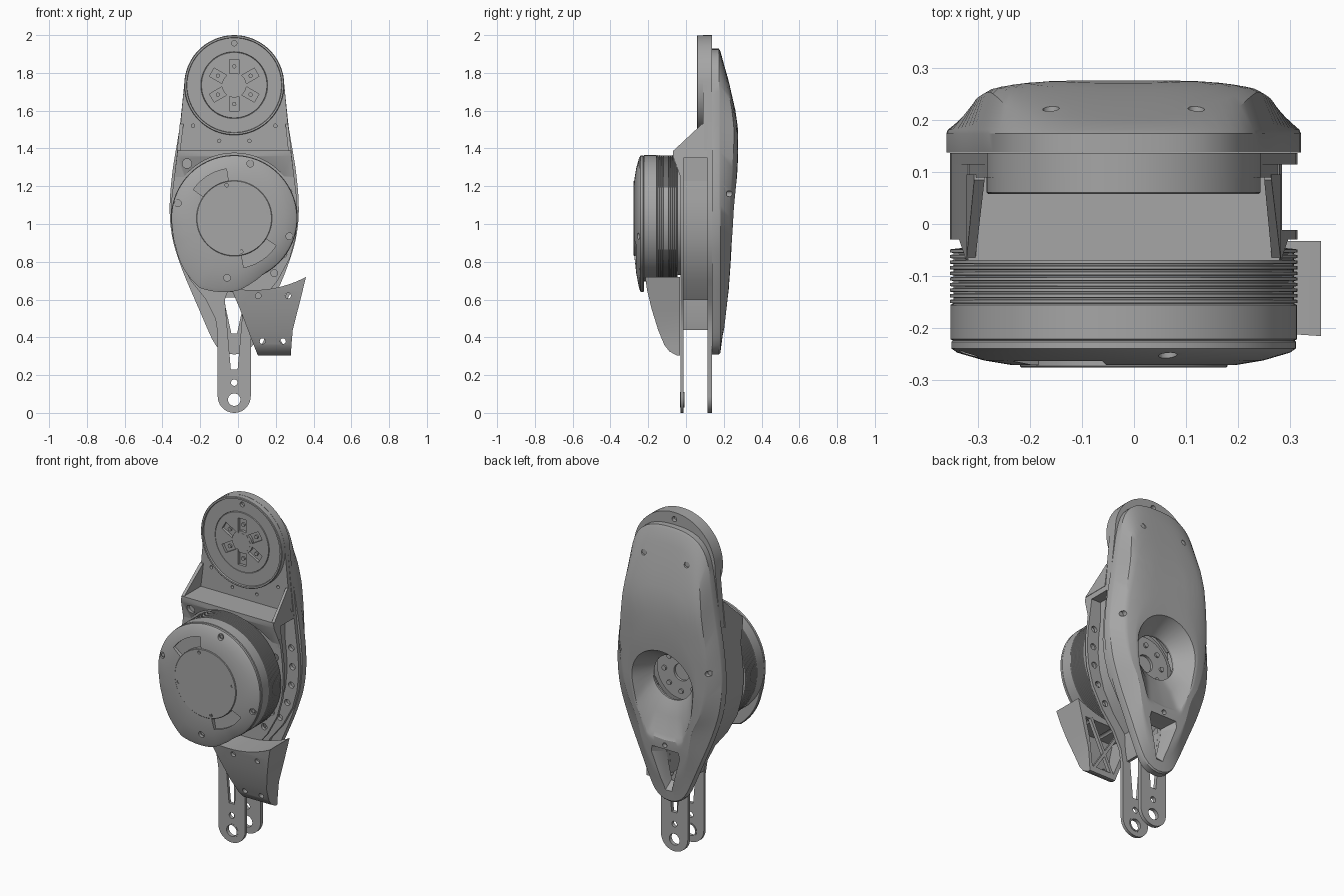
import bpy, bmesh, math
from math import sin, cos, pi, radians, hypot

if "Cube" in bpy.data.objects:
    bpy.data.objects.remove(bpy.data.objects["Cube"])

CX, HUB_Z, MOTOR_Z = -0.02, 1.735, 1.03
N = 96
gray = bpy.data.materials.new("machined gray")
gray.use_nodes = True
gray.diffuse_color = (0.38, 0.38, 0.38, 1)
gray.node_tree.nodes["Principled BSDF"].inputs["Base Color"].default_value = (0.38, 0.38, 0.38, 1)


def rings(name, loops, wrap=False):
    """Skin a stack of equal-length point loops; cap the ends or wrap round."""
    bm = bmesh.new()
    vs = [[bm.verts.new(p) for p in loop] for loop in loops]
    n = len(loops[0])
    pairs = list(zip(vs, vs[1:])) + ([(vs[-1], vs[0])] if wrap else [])
    for a, b in pairs:
        for i in range(n):
            j = (i + 1) % n
            bm.faces.new((a[i], a[j], b[j], b[i]))
    if not wrap:
        bm.faces.new(vs[0])
        bm.faces.new(vs[-1])
    bmesh.ops.recalc_face_normals(bm, faces=bm.faces)
    me = bpy.data.meshes.new(name)
    bm.to_mesh(me)
    bm.free()
    me.materials.append(gray)
    ob = bpy.data.objects.new(name, me)
    bpy.context.collection.objects.link(ob)
    return ob


def prism(name, pts, y0, y1):
    return rings(name, [[(x, y, z) for x, z in pts] for y in (y0, y1)])


def circle(x, z, r, n=48):
    return [(x + r * cos(2 * pi * i / n), z + r * sin(2 * pi * i / n)) for i in range(n)]


def disc(name, x, z, r, y0, y1, n=48):
    return prism(name, circle(x, z, r, n), y0, y1)


def lathe(name, z, profile):
    return rings(name, [[(x, y, zz) for x, zz in circle(CX, z, r, N)] for r, y in profile])


def loft(name, rows):
    """Stack of rectangles: z, left x, right x, front y, back y."""
    return rings(name, [[(a, f, z), (b, f, z), (b, k, z), (a, k, z)] for z, a, b, f, k in rows])


def cut(ob, *cutters):
    for c in cutters:
        m = ob.modifiers.new("cut", "BOOLEAN")
        m.operation, m.object, m.solver = "DIFFERENCE", c, "EXACT"
        bpy.context.view_layer.objects.active = ob
        bpy.ops.object.modifier_apply(modifier=m.name)
        bpy.data.objects.remove(c)


def polar(z, r, deg):
    return CX + r * cos(radians(deg)), z + r * sin(radians(deg))


def lerp(table, t):
    for (a, u), (b, v) in zip(table, table[1:]):
        if t <= b:
            return u + (v - u) * max(0, t - a) / (b - a)
    return table[-1][1]


def mirrored(half):
    """Close a half outline (half-width, z) about the centre line."""
    return [(CX + w, z) for w, z in half] + [(CX - w, z) for w, z in reversed(half) if w > 1e-4]


def resample(pts, n, smooth=2):
    pts = pts + pts[:1]
    d = [0]
    for p, q in zip(pts, pts[1:]):
        d.append(d[-1] + hypot(q[0] - p[0], q[1] - p[1]))
    xs, zs = [list(zip(d, [p[k] for p in pts])) for k in (0, 1)]
    out = [(lerp(xs, d[-1] * i / n), lerp(zs, d[-1] * i / n)) for i in range(n)]
    for _ in range(smooth):
        out = [tuple((out[i - 1][k] + 2 * out[i][k] + out[(i + 1) % n][k]) / 4 for k in (0, 1)) for i in range(n)]
    return out


# Side plates: rounded arm below, flaring into the body, round head on the rear one
foot = [(0.0875 * sin(radians(a)), 0.0875 - 0.0875 * cos(radians(a))) for a in range(0, 91, 10)]
flare = [(0.0875, 0.42), (0.1, 0.5), (0.15, 0.6), (0.23, 0.7), (0.295, 0.82), (0.325, 0.93),
         (0.335, 1.03), (0.332, 1.13), (0.315, 1.27)]
head = [(0.265 * cos(radians(a)), HUB_Z + 0.265 * sin(radians(a))) for a in range(0, 91, 6)]
slot = mirrored([(0.018, 0.23), (0.05, 0.6), (0.035, 0.64)])
rear = prism("rear_plate", mirrored(foot + flare + [(0.3, 1.4)] + head), 0.115, 0.137)
front = prism("front_plate", mirrored(foot + flare + [(0.3, 1.385)]), -0.03, -0.012)
for plate, y in ((rear, 0.126), (front, -0.02)):
    cut(plate, prism("c", slot, y - 0.05, y + 0.05), disc("c", CX, 0.07, 0.04, y - 0.05, y + 0.05),
        disc("c", CX, 0.16, 0.017, y - 0.05, y + 0.05, 20))
    for z in (0.74, 0.84, 0.95, 1.06, 1.17):
        cut(plate, disc("c", CX + lerp([(h, w) for w, h in flare], z) - 0.04, z, 0.018, y - 0.05, y + 0.05, 16))
    bush = disc("pivot_bush", CX, 0.07, 0.041, y - 0.011, y + 0.011)
    cut(bush, disc("c", CX, 0.07, 0.033, y - 0.05, y + 0.05))
cut(rear, disc("c", CX, MOTOR_Z, 0.17, 0, 0.2), disc("c", CX, 1.96, 0.015, 0, 0.2, 20))

# Wall joining the plates: set back on the left, flush on the right
body = [(w, z) for w, z in flare if z > 0.55] + [(0.3, 1.38)]
low = [(0.0875, 0.44), (0.1, 0.5)]
outer = [(CX + w - 0.03, z) for w, z in low] + [(CX + w - 0.075, z) for w, z in body]
wall = prism("side_wall", outer + [(CX - w, z) for w, z in reversed(low + body)], -0.012, 0.115)
inner = [(w - 0.1, z) for w, z in body]
cut(wall, prism("c", mirrored([(0.04, 0.4), (0.04, 0.5)] + inner), -0.1, 0.2))

# Upper plate, shelf block and gussets
neck = prism("neck_plate", mirrored([(0.3, 1.36)] + head), 0.09, 0.115)
holes = [(s * a, z) for s in (-1, 1) for a, z in ((0.218, 1.52), (0.08, 1.44))]
cut(neck, *[disc("c", CX + x, z, 0.009, 0.05, 0.11, 16) for x, z in holes])
block = prism("shelf_block", mirrored([(0.322, 1.21), (0.3, 1.39)]), -0.07, 0.115)
cut(block, disc("c", CX, MOTOR_Z, 0.345, -0.2, -0.03, N), disc("c", CX, MOTOR_Z, 0.28, -0.1, 0.3, N),
    loft("c", [(1.15, -0.5, 0.5, -0.2, -0.03), (1.25, -0.5, 0.5, -0.2, -0.03), (1.36, -0.5, 0.5, -0.2, -0.07)]),
    loft("c", [(1.15, 0.225, 0.5, -0.012, 0.115), (1.35, 0.225, 0.5, -0.012, 0.115)]),
    disc("c", -0.27, 1.32, 0.025, -0.1, -0.03, 24))
for s in (-1, 1):
    a, b = sorted((s * 0.303, s * 0.286))
    loft("gusset", [(1.385, CX + a, CX + b, -0.07, 0.095),
                    (1.53, CX + a - s * 0.015, CX + b - s * 0.018, 0.085, 0.095)])

# Output hub: raised rim, sunken face, six slots round a core
hub = lathe("output_hub", HUB_Z, [(0.264, 0.1), (0.264, 0.061), (0.261, 0.058), (0.252, 0.058), (0.25, 0.068),
                                  (0.177, 0.068), (0.175, 0.072), (0.173, 0.066)])
for k in range(6):
    a = 90 + 60 * k
    e = radians(a + 90)
    px, pz = polar(HUB_Z, 0.05, a)
    qx, qz = polar(HUB_Z, 0.137, a)
    vx, vz = 0.025 * cos(e), 0.025 * sin(e)
    cut(hub, prism("c", [(px - vx, pz - vz), (qx - vx, qz - vz), (qx + vx, qz + vz), (px + vx, pz + vz)], 0.03, 0.082))
    disc("hub_bolt", *polar(HUB_Z, 0.1, a), 0.011, 0.072, 0.09, 16)
disc("hub_core", CX, HUB_Z, 0.065, 0.067, 0.09)
cut(hub, disc("c", CX, 1.957, 0.014, 0.03, 0.085, 20))

# Motor: finned barrel and casing
fins = [(0.3, -0.02), (0.3, -0.045)]
for k in range(10):
    y = -0.048 - 0.0108 * k
    fins += [(0.328, y), (0.335, y - 0.001), (0.335, y - 0.0068), (0.328, y - 0.0078)]
lathe("motor_barrel", MOTOR_Z, fins + [(0.334, -0.156), (0.334, -0.222), (0.326, -0.226)])
back = lathe("motor_back", MOTOR_Z, [(0.22, -0.015), (0.22, 0.03), (0.16, 0.04), (0.16, 0.07)])
cut(back, disc("c", CX, MOTOR_Z, 0.05, 0.055, 0.1))
for k in range(8):
    disc("back_bolt", *polar(MOTOR_Z, 0.11, 45 * k), 0.014, 0.065, 0.08, 12)

# Motor cover with a lobe below
lobe = [(190, 0.335), (207, 0.349), (230, 0.39), (244, 0.414), (256, 0.403), (273, 0.386), (284, 0.36), (298, 0.335)]
angles = [360 * i / N for i in range(N)]


def cover_ring(t, y, trim=0.0):
    pts = [polar(MOTOR_Z, (1 - t) * (lerp(lobe, a) - trim) + t * 0.215, a) for a in angles]
    return [(x, y, z) for x, z in pts]


cover = rings("motor_cover", [cover_ring(0, -0.222, 0.008), cover_ring(0, -0.227, 0.003), cover_ring(0, -0.24, 0.003),
                              cover_ring(0.12, -0.248), cover_ring(0.55, -0.263), cover_ring(1, -0.272)])
for a0, a1 in ((99, 145), (-79, -33)):
    arc = [a0 + (a1 - a0) * i / 10 for i in range(11)]
    cut(cover, prism("c", [polar(MOTOR_Z, 0.265, a) for a in arc] +
                     [polar(MOTOR_Z, 0.17, a) for a in reversed(arc)], -0.3, -0.25))
for x, z in ((0.065, 1.32), (-0.318, 1.11), (0.272, 0.935), (-0.058, 0.715)):
    cut(cover, disc("c", x, z, 0.018, -0.3, -0.24, 20))
    disc("cover_bolt", x, z, 0.011, -0.246, -0.235, 6)
cap = lathe("motor_cap", MOTOR_Z, [(0.2, -0.25), (0.2, -0.274), (0.197, -0.277)])
for a in (103, 11, -78, 191):
    cut(cap, disc("c", *polar(MOTOR_Z, 0.18, a), 0.009, -0.3, -0.266, 16))

# Rear shell: domed skin flowing into a bowl with an opening
outline = resample(mirrored([(0, 0.305), (0.06, 0.31), (0.1, 0.35), (0.14, 0.44), (0.2, 0.58), (0.27, 0.74),
                             (0.325, 0.9), (0.343, 1.03), (0.341, 1.15), (0.325, 1.3), (0.29, 1.5), (0.262, 1.7),
                             (0.235, 1.82), (0.18, 1.895), (0.1, 1.925), (0, 1.93)]), N)
rim = resample(mirrored([(0, 0.69), (0.11, 0.7), (0.18, 0.88)] +
                        [(0.2 * cos(radians(a)), 1.03 + 0.2 * sin(radians(a))) for a in range(-10, 91, 10)]), N)
hole = resample(mirrored([(0.13 * sin(radians(a)), MOTOR_Z - 0.13 * cos(radians(a))) for a in range(0, 181, 10)]), N, 0)
crown = [(0.31, 0.186), (0.65, 0.226), (1.0, 0.256), (1.25, 0.271), (1.4, 0.277), (1.5, 0.276), (1.6, 0.262),
         (1.93, 0.186)]


def blend(p, q, t):
    return p[0] + (q[0] - p[0]) * t, p[1] + (q[1] - p[1]) * t


def skin_ring(u, drop=0.0):
    """u = 0 is the shoulder inside the outer edge, u = 1 the bowl rim."""
    loop = []
    for p, q in zip(outline, rim):
        t0 = min(0.7, 0.092 / hypot(q[0] - p[0], q[1] - p[1]))
        x, z = blend(p, q, t0 + (1 - t0) * u)
        loop.append((x, lerp(crown, z) - 4 * (x - CX) ** 4 - drop, z))
    return loop


def flat_ring(p, q, t, y):
    return [(x, y, z) for x, z in (blend(a, b, t) for a, b in zip(p, q))]


loops = [flat_ring(outline, rim, 0, 0.138), flat_ring(outline, rim, 0, 0.174), flat_ring(outline, rim, 0.02, 0.182)]
loops += [skin_ring(u / 8, 0.004 if u == 0 else 0) for u in range(8)] + [skin_ring(1, 0.003)]
loops += [[(x, lerp(crown, z) - 0.018, z) for x, _, z in flat_ring(rim, hole, 0.1, 0)],
          flat_ring(rim, hole, 0.6, 0.19), flat_ring(rim, hole, 1, 0.15), flat_ring(rim, hole, 1, 0.138)]
shell = rings("rear_shell", loops, wrap=True)
narrow = mirrored([(0.015, 0.42), (0.05, 0.58), (0.05, 0.61)])
wide = mirrored([(0.025, 0.35), (0.092, 0.6), (0.085, 0.635)])
cut(shell, rings("c", [[(x, y, z) for x, z in p] for y, p in ((0.1, narrow), (0.145, narrow), (0.22, wide), (0.3, wide))]))
for w, z in ((0.14, 1.76), (0.29, 1.16)):
    cut(shell, *[disc("c", CX + s * w, z, 0.016, 0.215, 0.4, 20) for s in (-1, 1)])
cut(shell, disc("c", CX, 0.66, 0.014, 0.2, 0.4, 20))

# Guard: flared hollow block with a concave top and braces
guard = loft("guard", [(0.305, 0.105, 0.28, -0.05, -0.033), (0.325, 0.097, 0.281, -0.088, -0.033),
                       (0.36, 0.083, 0.283, -0.115, -0.033),
                       (0.44, 0.052, 0.29, -0.148, -0.033), (0.55, 0.01, 0.318, -0.182, -0.033),
                       (0.65, -0.033, 0.343, -0.206, -0.033), (0.76, -0.06, 0.37, -0.222, -0.033)])
cut(guard, disc("c", 0.08, 1.25, 0.6, -0.4, 0.1, N),
    loft("c", [(0.34, 0.115, 0.262, -0.07, 0), (0.5, 0.05, 0.28, -0.145, 0), (0.625, 0.0, 0.31, -0.18, 0)]))
for x, z in ((0.107, 0.62), (0.265, 0.62), (0.13, 0.38), (0.238, 0.38)):
    cut(guard, disc("c", x, z, 0.015, -0.3, 0, 20))
for x0, x1 in ((0.12, 0.27), (0.25, 0.05)):
    loft("guard_brace", [(0.33, x0 - 0.01, x0 + 0.01, -0.055, -0.034), (0.64, x1 - 0.01, x1 + 0.01, -0.055, -0.034)])

# Smooth round faces, keep edges sharp
for ob in bpy.context.view_layer.objects:
    ob.select_set(ob.type == "MESH" and gray.name in ob.data.materials)
bpy.context.view_layer.objects.active = guard
bpy.ops.object.shade_smooth_by_angle(angle=radians(28))
